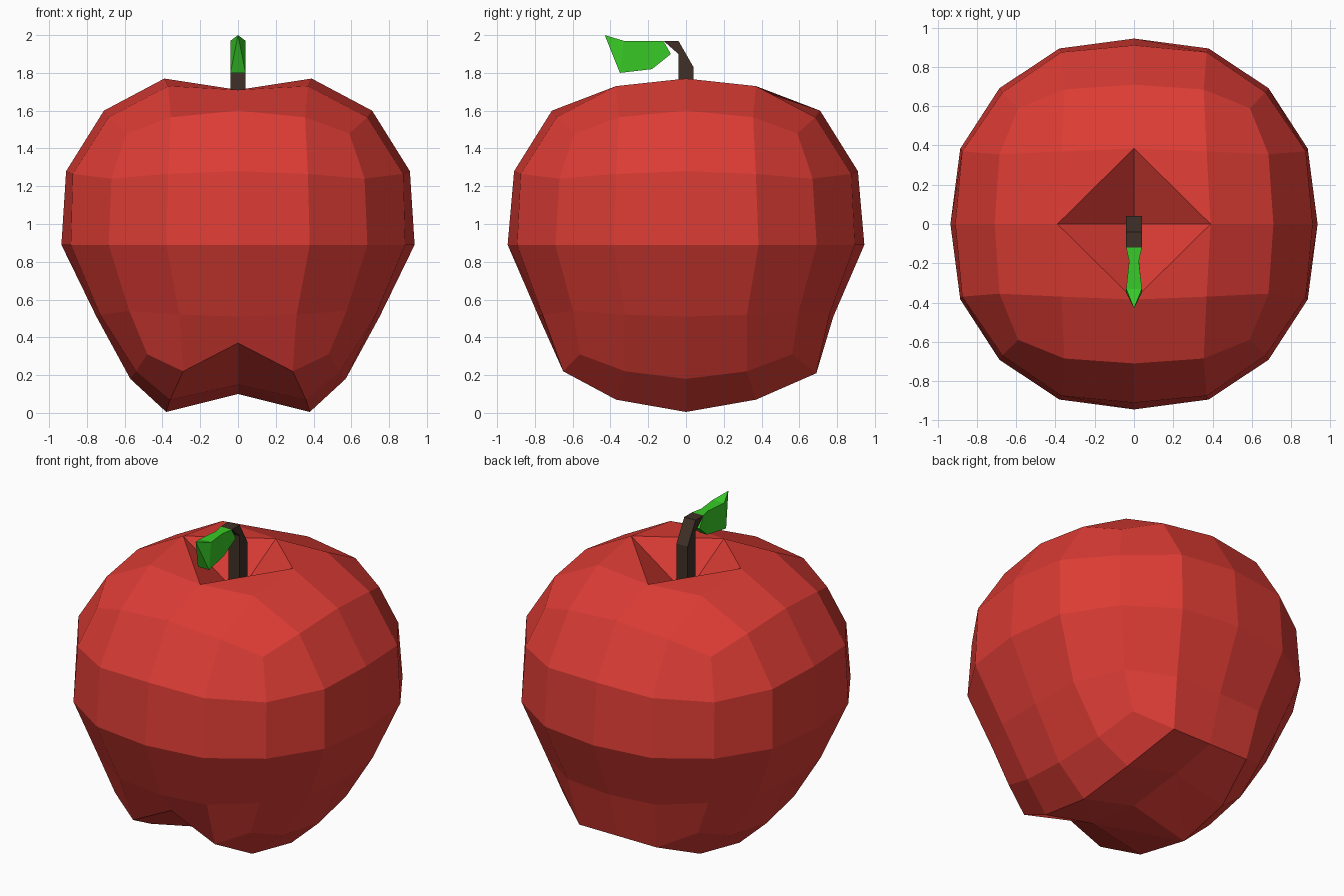
import bpy, bmesh

if "Cube" in bpy.data.objects:
    bpy.data.objects.remove(bpy.data.objects["Cube"])


def finish(bm, name, color):
    bmesh.ops.recalc_face_normals(bm, faces=bm.faces)
    mesh = bpy.data.meshes.new(name)
    bm.to_mesh(mesh)
    bm.free()
    mat = bpy.data.materials.new(name + "_colour")
    mat.diffuse_color = (*color, 1)
    mat.use_nodes = True
    mat.node_tree.nodes["Principled BSDF"].inputs["Base Color"].default_value = mat.diffuse_color
    mesh.materials.append(mat)
    obj = bpy.data.objects.new(name, mesh)
    bpy.context.collection.objects.link(obj)
    return obj


def loft(name, sections, color):
    """Skin four-sided sections: (half width, lower y, z, upper y, z)."""
    bm = bmesh.new()
    rings = [[bm.verts.new(p) for p in ((-w, y0, z0), (w, y0, z0), (w, y1, z1), (-w, y1, z1))]
             for w, y0, z0, y1, z1 in sections]
    for a, b in zip(rings, rings[1:]):
        for i in range(4):
            j = (i + 1) % 4
            bm.faces.new((a[i], a[j], b[j], b[i]))
    bm.faces.new(rings[0])
    bm.faces.new(rings[-1])
    bmesh.ops.remove_doubles(bm, verts=bm.verts, dist=0.001)
    return finish(bm, name, color)


# Apple body: cube grid of 4 x 4 faces per side, each level shaped as a ring.
# level: (middle out, z), (between along, out, z), (corner, z), y stretch
LEVELS = {
    2: ((0.71, 1.60), (0.355, 0.685, 1.565), (0.59, 1.48), 1.0),
    1: ((0.91, 1.28), (0.37, 0.875, 1.265), (0.67, 1.24), 1.0),
    0: ((0.935, 0.89), (0.38, 0.885, 0.89), (0.685, 0.89), 1.01),
    -1: ((0.75, 0.51), (0.31, 0.73, 0.52), (0.575, 0.54), 1.04),
    -2: ((0.57, 0.18), (0.275, 0.54, 0.22), (0.48, 0.31), 1.17),
}
# dimples at the top and bottom, and the raised notch at the front
SPECIAL = {
    (0, 0, 2): (0, 0, 1.50), (0, 1, 2): (0, 0.385, 1.71),
    (1, 0, 2): (0.39, 0, 1.77), (1, 1, 2): (0.37, 0.37, 1.73),
    (0, 0, -2): (0, 0, 0.10), (0, 1, -2): (0, 0.38, 0.15),
    (1, 0, -2): (0.38, 0, 0.005), (1, 1, -2): (0.36, 0.37, 0.07),
}
BASE_EDGE = {
    (0, -2): (0, -0.68, 0.37), (1, -2): (0.29, -0.65, 0.22),
    (0, 2): (0, 0.69, 0.21), (1, 2): (0.275, 0.69, 0.21),
}


def body_point(i, j, k):
    a, b = abs(i), abs(j)
    if k == -2 and (a, j) in BASE_EDGE:
        x, y, z = BASE_EDGE[a, j]
        return (-x if i < 0 else x, y, z)
    if max(a, b) < 2:
        x, y, z = SPECIAL[a, b, k]
    else:
        mid, between, corner, stretch = LEVELS[k]
        if a == b:
            x, y, z = corner[0], corner[0], corner[1]
        elif min(a, b) == 1:
            x, y, z = between
        else:
            x, y, z = 0, mid[0], mid[1]
        if a > b:
            x, y = y, x
        y *= stretch
    return (-x if i < 0 else x, -y if j < 0 else y, z)


bm = bmesh.new()
bmesh.ops.create_cube(bm, size=4)
bmesh.ops.subdivide_edges(bm, edges=bm.edges[:], cuts=3, use_grid_fill=True)
dimples = []
for v in bm.verts:
    key = tuple(round(c) for c in v.co)
    v.co = body_point(*key)
    if key[:2] == (0, 0):
        dimples.append(v)
# crease the dimple faces between their rim midpoints
for centre in dimples:
    for face in list(centre.link_faces):
        n = [v for v in face.verts if any(centre in e.verts for e in v.link_edges) and v is not centre]
        bmesh.utils.face_split(face, n[0], n[1])
finish(bm, "apple_body", (0.72, 0.045, 0.035))

# Stem: upright square stalk bending to the front
loft("stem", [(0.04, -0.04, 1.50, 0.04, 1.50),
              (0.04, -0.04, 1.90, 0.04, 1.83),
              (0.04, -0.12, 1.97, -0.04, 1.97)], (0.05, 0.03, 0.02))

# Leaf: thick blade running from the stem to a raised tip
loft("leaf", [(0.04, -0.08, 1.90, -0.12, 1.97),
              (0.025, -0.18, 1.82, -0.19, 1.97),
              (0.04, -0.35, 1.80, -0.33, 1.97),
              (0.0, -0.43, 2.0, -0.43, 2.0)], (0.04, 0.6, 0.02))
